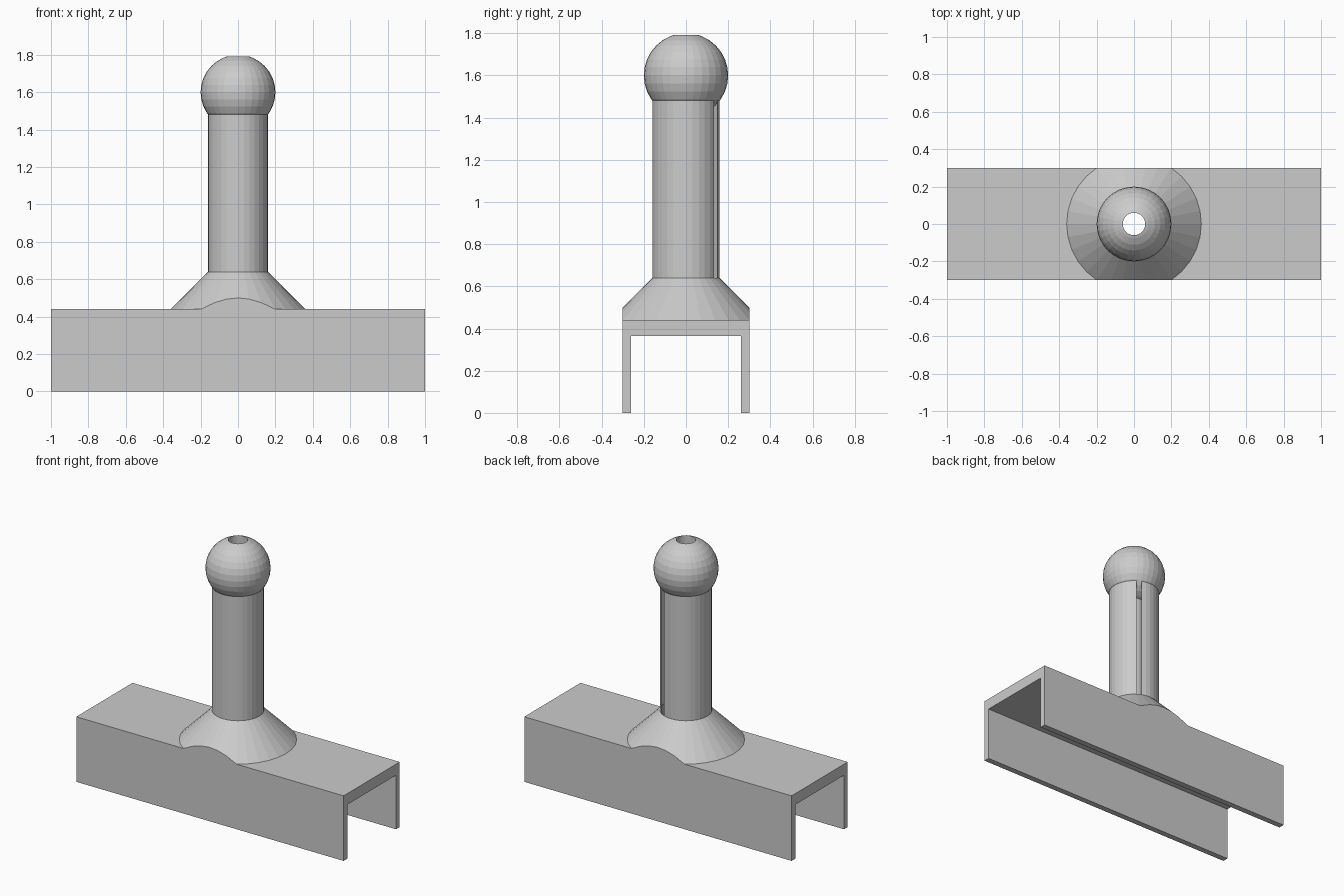
import bpy, bmesh, math
from mathutils import Vector

if "Cube" in bpy.data.objects:
    bpy.data.objects.remove(bpy.data.objects["Cube"])

SEG = 32
BORE = 0.06

grey = bpy.data.materials.new("light grey")
grey.diffuse_color = (0.6, 0.6, 0.6, 1)
grey.use_nodes = True
grey.node_tree.nodes["Principled BSDF"].inputs["Base Color"].default_value = grey.diffuse_color


def finish(name, bm):
    me = bpy.data.meshes.new(name)
    bm.to_mesh(me)
    bm.free()
    me.materials.append(grey)
    ob = bpy.data.objects.new(name, me)
    bpy.context.collection.objects.link(ob)
    return ob


def lathe(profile, skip=(), caps=False):
    """Spin (radius, z) points around z; an upward profile faces outward."""
    bm = bmesh.new()
    rings = [[bm.verts.new((r * math.cos(2 * math.pi * i / SEG),
                            r * math.sin(2 * math.pi * i / SEG), z))
              for i in range(SEG)] for r, z in profile]
    for a, b in zip(rings, rings[1:]):
        for i in range(SEG):
            if i not in skip:
                j = (i + 1) % SEG
                bm.faces.new((a[i], a[j], b[j], b[i]))
    if caps:
        bm.faces.new(rings[0][::-1])
        bm.faces.new(rings[-1])
    return bm


# U-shaped channel, extruded along x
section = [(-0.3, 0), (-0.26, 0), (-0.26, 0.365), (0.26, 0.365),
           (0.26, 0), (0.3, 0), (0.3, 0.44), (-0.3, 0.44)]
bm = bmesh.new()
face = bm.faces.new([bm.verts.new((-1, y, z)) for y, z in section])
ext = bmesh.ops.extrude_face_region(bm, geom=[face], use_keep_orig=True)
bmesh.ops.translate(bm, vec=(2, 0, 0),
                    verts=[v for v in ext["geom"] if isinstance(v, bmesh.types.BMVert)])
bmesh.ops.recalc_face_normals(bm, faces=bm.faces)
channel = finish("channel", bm)

# Bore through the channel top
cutter = finish("bore_cutter", lathe([(BORE, 0.2), (BORE, 0.7)], caps=True))
cutter.hide_render = True
cutter.hide_viewport = True
mod = channel.modifiers.new("bore", "BOOLEAN")
mod.operation = "DIFFERENCE"
mod.solver = "EXACT"
mod.object = cutter

# Conical foot, trimmed flush with the channel sides
bm = lathe([(0.36, 0.44), (0.16, 0.64)])
for s in (1, -1):
    bmesh.ops.bisect_plane(bm, geom=bm.verts[:] + bm.edges[:] + bm.faces[:],
                           plane_co=(0, 0.3 * s, 0), plane_no=(0, s, 0),
                           clear_outer=True)
    edge = sorted((v for v in bm.verts if abs(v.co.y - 0.3 * s) < 1e-4),
                  key=lambda v: v.co.x)
    f = bm.faces.new(edge)
    f.normal_update()
    if f.normal.dot(Vector((0, s, 0))) < 0:
        f.normal_flip()
finish("foot", bm)

# Post with one open facet forming a narrow slot
finish("post", lathe([(0.16, 0.64), (0.16, 1.48)], skip=(5,)))

# Ball with the bore through it
cut = math.asin(BORE / 0.2)
angles = [cut] + [math.pi * k / 16 for k in range(2, 15)] + [math.pi - cut]
finish("ball", lathe([(0.2 * math.sin(a), 1.6 - 0.2 * math.cos(a)) for a in angles]))

# Inner wall of the bore
top = 1.6 + 0.2 * math.cos(cut)
finish("bore_wall", lathe([(BORE, top), (BORE, 0.44)]))
